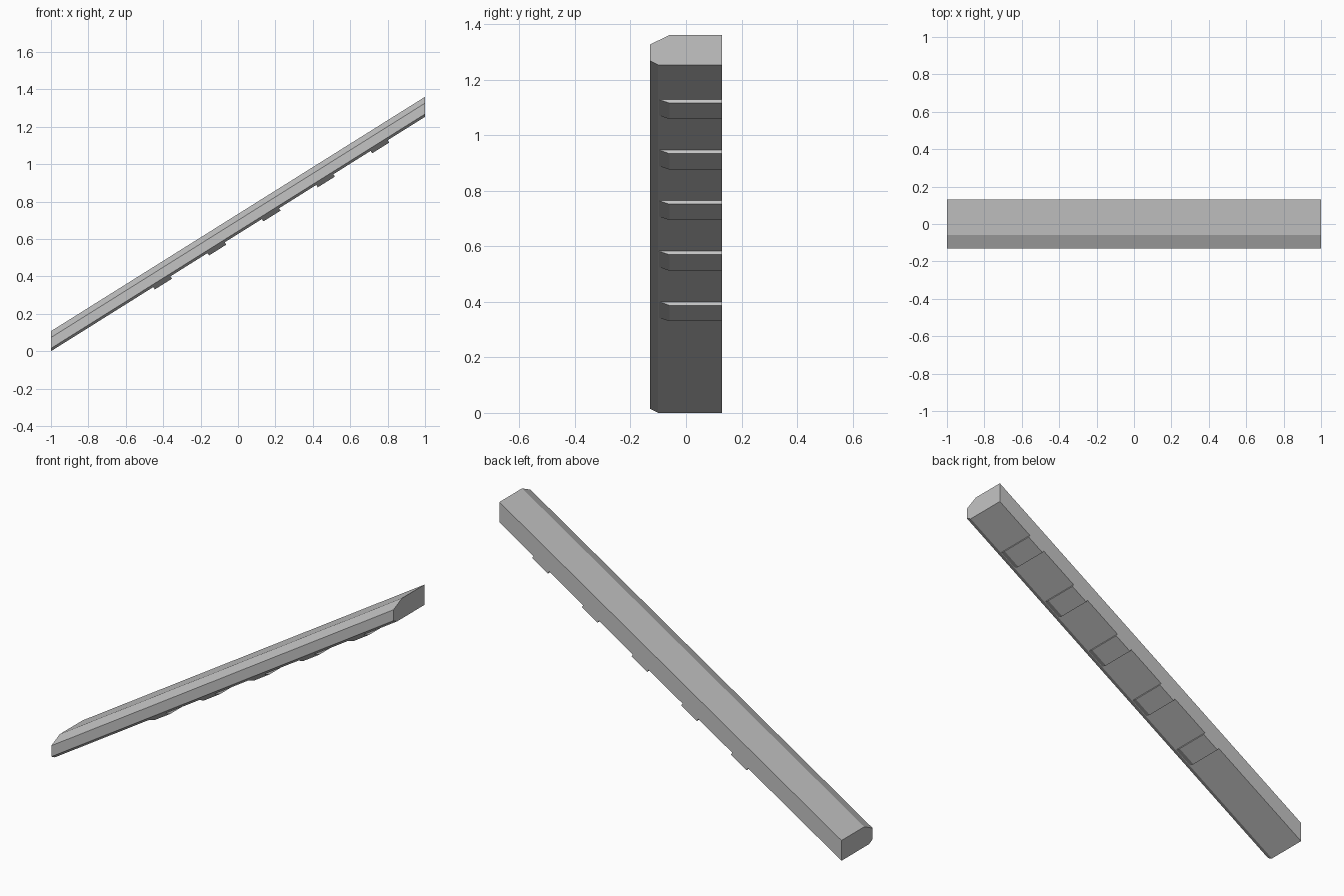
import bpy
import bmesh
from mathutils import Vector

if "Cube" in bpy.data.objects:
    bpy.data.objects.remove(bpy.data.objects["Cube"], do_unlink=True)

SLOPE = 1.253 / 2
along = Vector((1, 0, SLOPE)).normalized()
below = Vector((SLOPE, 0, -1)).normalized()

grey = bpy.data.materials.new("plain grey")
grey.use_nodes = True
colour = (0.55, 0.55, 0.55, 1)
grey.diffuse_color = colour
grey.node_tree.nodes["Principled BSDF"].inputs["Base Color"].default_value = colour


def prism(name, section, sweep):
    """Extrude a flat outline along a vector into a closed solid."""
    bm = bmesh.new()
    face = bm.faces.new([bm.verts.new(p) for p in section])
    result = bmesh.ops.extrude_face_region(bm, geom=[face], use_keep_orig=True)
    moved = [v for v in result["geom"] if isinstance(v, bmesh.types.BMVert)]
    bmesh.ops.translate(bm, verts=moved, vec=sweep)
    bmesh.ops.recalc_face_normals(bm, faces=bm.faces)
    mesh = bpy.data.meshes.new(name)
    bm.to_mesh(mesh)
    bm.free()
    mesh.materials.append(grey)
    obj = bpy.data.objects.new(name, mesh)
    bpy.context.collection.objects.link(obj)
    return obj


# Sloping beam with chamfered front edges and upright ends
outline = [(0.13, 0), (0.13, 0.107), (-0.06, 0.107),
           (-0.13, 0.073), (-0.13, 0.015), (-0.10, 0)]
prism("sloping_beam", [Vector((-1, y, z)) for y, z in outline],
      Vector((2, 0, 2 * SLOPE)))

# Shallow cleats on the underside, chamfered at the front
DEPTH = 0.015
SINK = 0.003
for i in range(5):
    x = -0.453 + i * 0.2905
    start = Vector((x, 0, (x + 1) * SLOPE))
    cleat = [(0.13, -SINK), (0.13, DEPTH), (-0.06, DEPTH),
             (-0.097, 0), (-0.097, -SINK)]
    section = [start + Vector((0, y, 0)) + below * d for y, d in cleat]
    prism(f"underside_cleat_{i + 1}", section, along * 0.108)
